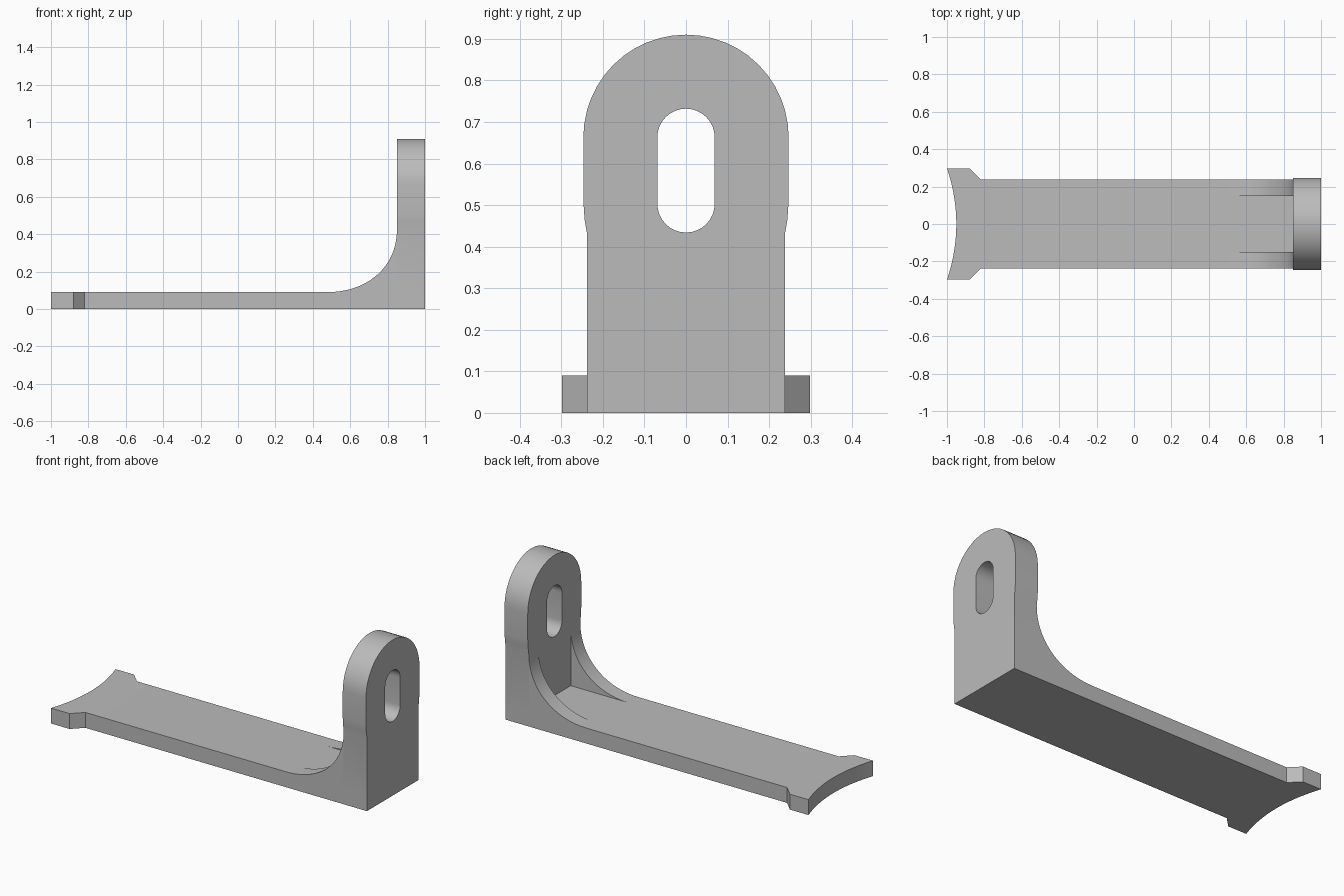
import bpy, bmesh
from math import sin, cos, pi, radians
from mathutils import Vector

cube = bpy.data.objects.get("Cube")
if cube:
    bpy.data.objects.remove(cube)

grey = bpy.data.materials.new("plain grey")
grey.use_nodes = True
grey.diffuse_color = (0.5, 0.5, 0.5, 1)
grey.node_tree.nodes["Principled BSDF"].inputs["Base Color"].default_value = (0.5, 0.5, 0.5, 1)


def prism(name, outline, place, depth):
    """Extrude a flat outline; place maps its 2D points into space."""
    bm = bmesh.new()
    face = bm.faces.new([bm.verts.new(place(a, b)) for a, b in outline])
    out = bmesh.ops.extrude_face_region(bm, geom=[face])
    moved = [v for v in out["geom"] if isinstance(v, bmesh.types.BMVert)]
    bmesh.ops.translate(bm, verts=moved, vec=Vector(depth))
    bmesh.ops.recalc_face_normals(bm, faces=bm.faces)
    mesh = bpy.data.meshes.new(name)
    bm.to_mesh(mesh)
    bm.free()
    obj = bpy.data.objects.new(name, mesh)
    bpy.context.collection.objects.link(obj)
    mesh.materials.append(grey)
    return obj


def arc(cy, cz, r, start, end, n=24):
    angles = [start + (end - start) * i / n for i in range(n + 1)]
    return [(cy + r * cos(t), cz + r * sin(t)) for t in angles]


def combine(target, other, operation):
    mod = target.modifiers.new(other.name, 'BOOLEAN')
    mod.operation = operation
    mod.solver = 'EXACT'
    mod.object = other
    bpy.context.view_layer.objects.active = target
    bpy.ops.object.modifier_apply(modifier=mod.name)
    bpy.data.objects.remove(other)


HALF, WALL, FLOOR = 0.238, 0.85, 0.09

# Base plate with flared, hollowed end
flare = [(-0.82, HALF), (-0.88, 0.298), (-1, 0.298)]
hollow = [(-0.95 - 0.05 * (i / 10) ** 2, 0.298 * i / 10) for i in range(9, -10, -1)]
base_outline = ([(0.95, -HALF), (0.95, HALF)] + flare + hollow
                + [(x, -y) for x, y in reversed(flare)])
bracket = prism("bracket", base_outline, lambda x, y: (x, y, 0), (0, 0, FLOOR))

# Round-topped upright, slightly wider than the base
flank = [(HALF, 0), (HALF, 0.43), (0.244, 0.465), (0.247, 0.51)]
upright_outline = (flank + arc(0, 0.663, 0.247, 0, pi)
                   + [(-y, z) for y, z in reversed(flank)])
upright = prism("upright", upright_outline, lambda y, z: (WALL, y, z), (1 - WALL, 0, 0))
combine(bracket, upright, 'UNION')

# Curved ribs along both sides of the corner
sweep = []
for i in range(25):
    t = pi / 2 * i / 24
    sweep.append((0.47 + 0.38 * sin(t) ** 0.93, 0.43 - 0.34 * cos(t) ** 0.93))
rib_outline = sweep + [(0.92, 0.43), (0.92, 0.04), (0.47, 0.04)]
for y in (-HALF, 0.15):
    rib = prism("rib", rib_outline, lambda x, z: (x, y, z), (0, HALF - 0.15, 0))
    combine(bracket, rib, 'UNION')

# Slot through the upright
slot_outline = arc(0, 0.663, 0.069, 0, pi, 16) + arc(0, 0.503, 0.069, pi, 2 * pi, 16)
slot = prism("slot_cutter", slot_outline, lambda y, z: (0.7, y, z), (0.5, 0, 0))
slot.hide_render = True
combine(bracket, slot, 'DIFFERENCE')

bpy.ops.object.select_all(action='DESELECT')
bracket.select_set(True)
bpy.context.view_layer.objects.active = bracket
bpy.ops.object.shade_smooth_by_angle(angle=radians(30))
